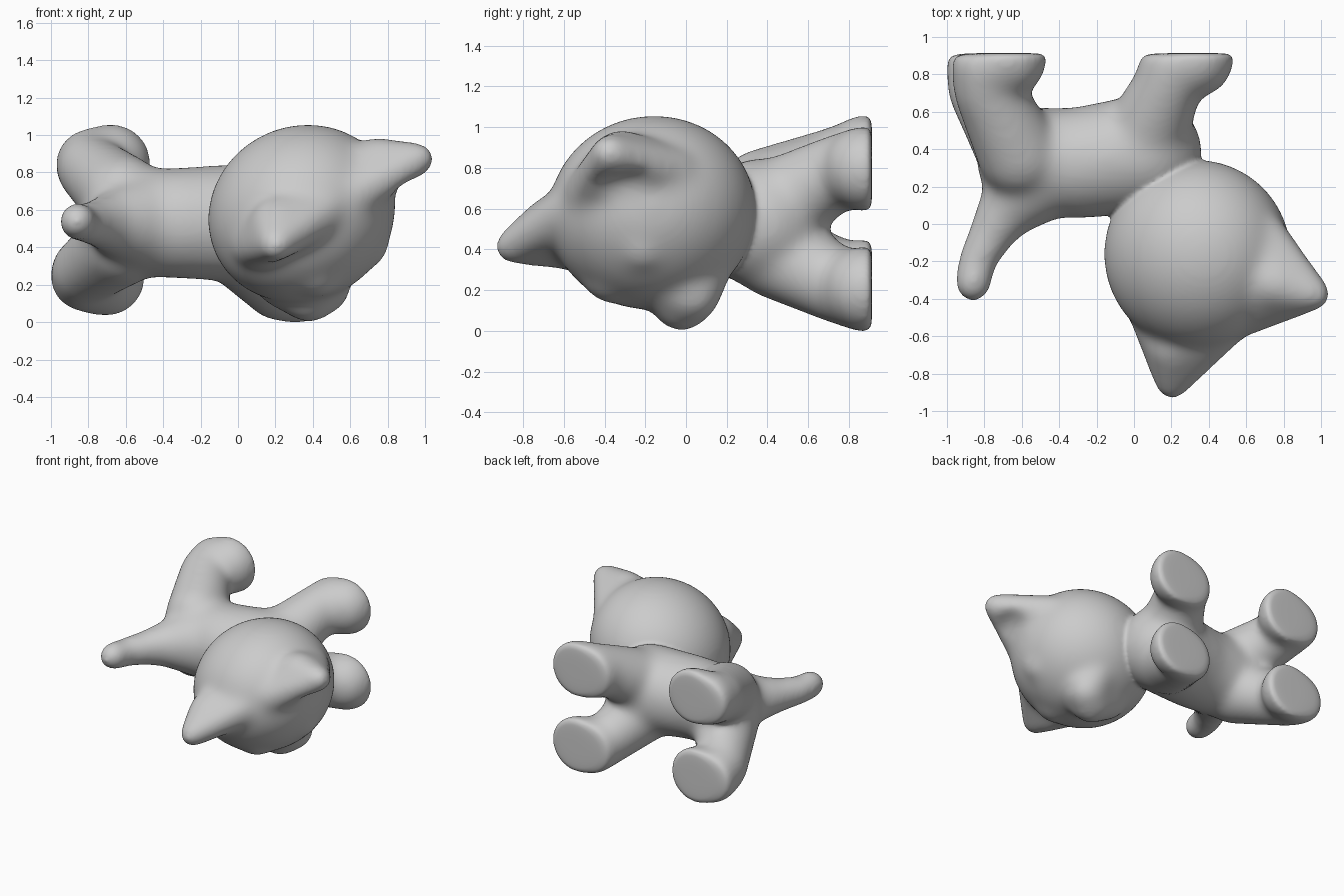
import bpy, bmesh
from math import tanh
from mathutils import Vector, Matrix

if "Cube" in bpy.data.objects:
    bpy.data.objects.remove(bpy.data.objects["Cube"])


def hull(bm, balls, mat=Matrix()):
    """Convex skin around a few balls (x, y, z, radius)."""
    part = bmesh.new()
    for x, y, z, r in balls:
        bmesh.ops.create_icosphere(part, subdivisions=3, radius=r,
                                   matrix=Matrix.Translation((x, y, z)))
    res = bmesh.ops.convex_hull(part, input=part.verts)
    keep = {g for g in res['geom'] if isinstance(g, bmesh.types.BMFace)}
    bmesh.ops.delete(part, geom=[f for f in part.faces if f not in keep], context='FACES')
    part.transform(mat)
    bmesh.ops.recalc_face_normals(part, faces=part.faces)
    me = bpy.data.meshes.new("tmp")
    part.to_mesh(me)
    part.free()
    bm.from_mesh(me)
    bpy.data.meshes.remove(me)


def chain(bm, balls, mat=Matrix()):
    for a, b in zip(balls, balls[1:]):
        hull(bm, [a, b], mat)


def to_object(bm, name):
    me = bpy.data.meshes.new(name)
    bm.to_mesh(me)
    bm.free()
    ob = bpy.data.objects.new(name, me)
    bpy.context.collection.objects.link(ob)
    return ob


def fuse(ob, voxel, smooth, cutter=None):
    """Merge overlapping parts into one soft skin."""
    m = ob.modifiers.new("fuse", 'REMESH')
    m.mode, m.voxel_size = 'VOXEL', voxel
    if cutter:
        c = ob.modifiers.new("scoop", 'BOOLEAN')
        c.operation, c.object, c.solver = 'DIFFERENCE', cutter, 'EXACT'
        m = ob.modifiers.new("refuse", 'REMESH')
        m.mode, m.voxel_size = 'VOXEL', voxel
    s = ob.modifiers.new("soften", 'SMOOTH')
    s.factor, s.iterations = 0.5, smooth
    bpy.context.view_layer.update()
    dg = bpy.context.evaluated_depsgraph_get()
    me = bpy.data.meshes.new_from_object(ob.evaluated_get(dg))
    ob.modifiers.clear()
    ob.data = me


# body: torso and tail (animal's up is -y, its width runs along z)
bm = bmesh.new()
chain(bm, [(-0.56, 0.34, 0.53, 0.285), (-0.3, 0.325, 0.53, 0.30), (0.05, 0.375, 0.53, 0.32)])
chain(bm, [(-0.5, 0.27, 0.53, 0.26), (-0.67, 0.09, 0.53, 0.165), (-0.76, -0.05, 0.53, 0.125),
           (-0.84, -0.2, 0.53, 0.105), (-0.86, -0.32, 0.54, 0.103)])
for s in (-1, 1):
    # front leg and paw
    z = 0.50
    chain(bm, [(0.05, 0.44, z + 0.11 * s, 0.235), (0.18, 0.74, z + 0.28 * s, 0.185),
               (0.23, 0.85, z + 0.295 * s, 0.205), (0.325, 0.885, z + 0.295 * s, 0.215)])
    # hind leg and paw
    z, dx = 0.545, 0.015 * s
    chain(bm, [(-0.61, 0.37, z + 0.12 * s, 0.23), (-0.80 + dx, 0.72, z + 0.27 * s, 0.185),
               (-0.80 + dx, 0.84, z + 0.30 * s, 0.195), (-0.69 + dx, 0.885, z + 0.305 * s, 0.215)])
body = to_object(bm, "body")
fuse(body, 0.022, 40)
for v in body.data.vertices:      # flat soles with a rounded rim
    if v.co.y > 0.815:
        v.co.y = 0.815 + 0.1 * tanh((v.co.y - 0.815) / 0.1)

# head frame: right, up, forward
right = Vector((0.75, 0.47, 0.45)).normalized()
fwd = right.cross(Vector((0.45, -0.89, 0.11))).normalized()
up = fwd.cross(right)
frame = Matrix((right, up, fwd)).transposed().to_4x4()
frame.translation = (0.34, -0.165, 0.58)

bm = bmesh.new()
scoops = bmesh.new()
bmesh.ops.create_icosphere(bm, subdivisions=5, radius=1,
                           matrix=frame @ Matrix.Diagonal((0.51, 0.51, 0.468, 1)))
# brow
hull(bm, [(0.15, 0.17, 0.27, 0.155), (-0.17, 0.17, 0.27, 0.155),
          (-0.02, -0.1, 0.34, 0.13)], frame)
# muzzle with cheeks
hull(bm, [(0.0, -0.16, 0.42, 0.15), (-0.10, -0.16, 0.42, 0.15),
          (0.07, -0.23, 0.29, 0.13), (-0.19, -0.23, 0.29, 0.13),
          (-0.04, 0.0, 0.38, 0.09)], frame)
# ears and their hollows
for s in (-1, 1):
    hull(bm, [(0.505 * s, 0.515, 0, 0.09), (0.40 * s, 0.10, 0, 0.13),
              (0.10 * s, 0.40, 0, 0.13), (0.35 * s, 0.35, -0.06, 0.155)], frame)
    hull(scoops, [(0.48 * s, 0.36, 0.18, 0.11), (0.36 * s, 0.48, 0.18, 0.11),
                  (0.42 * s, 0.42, 0.17, 0.11)], frame)
head = to_object(bm, "head")
cutter = to_object(scoops, "ear_scoops")
cutter.hide_render = True
fuse(head, 0.02, 36, cutter)
bpy.data.objects.remove(cutter)

# join head and body into one continuous skin
bm = bmesh.new()
for ob in (body, head):
    bm.from_mesh(ob.data)
    bpy.data.objects.remove(ob)
kitten = to_object(bm, "kitten_figure")
fuse(kitten, 0.014, 5)
for p in kitten.data.polygons:
    p.use_smooth = True
